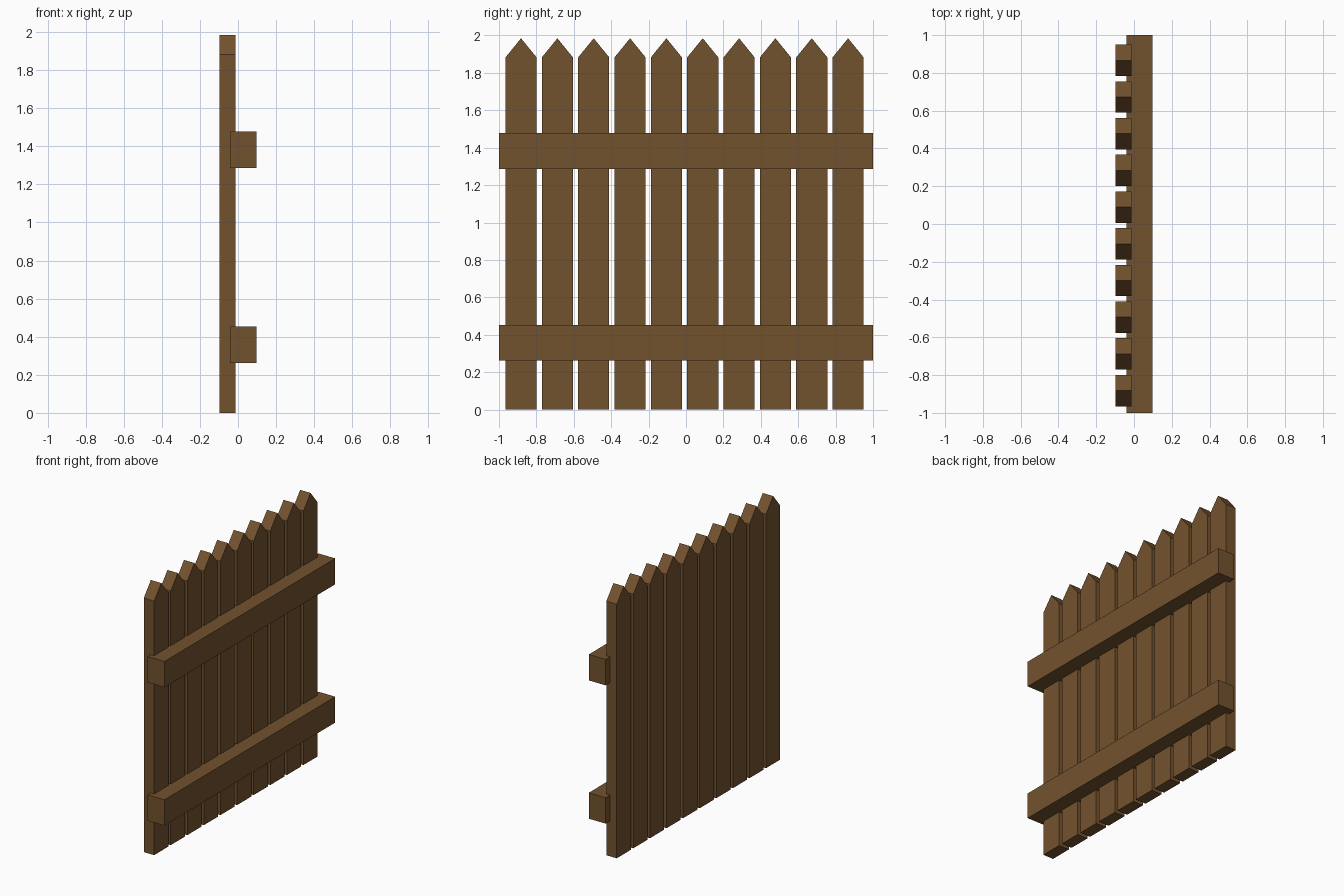
import bpy
import bmesh

cube = bpy.data.objects.get("Cube")
if cube:
    bpy.data.objects.remove(cube, do_unlink=True)

wood = bpy.data.materials.new("brown_wood")
wood.use_nodes = True
colour = (0.171, 0.084, 0.028, 1)
wood.diffuse_color = colour
wood.node_tree.nodes["Principled BSDF"].inputs["Base Color"].default_value = colour


def board(name, profile, x0, x1):
    """Extrude a (y, z) outline along x from x0 to x1."""
    bm = bmesh.new()
    face = bm.faces.new([bm.verts.new((x0, y, z)) for y, z in profile])
    ext = bmesh.ops.extrude_face_region(bm, geom=[face])
    verts = [g for g in ext["geom"] if isinstance(g, bmesh.types.BMVert)]
    bmesh.ops.translate(bm, verts=verts, vec=(x1 - x0, 0, 0))
    bmesh.ops.recalc_face_normals(bm, faces=bm.faces[:])
    mesh = bpy.data.meshes.new(name)
    bm.to_mesh(mesh)
    bm.free()
    mesh.materials.append(wood)
    obj = bpy.data.objects.new(name, mesh)
    bpy.context.collection.objects.link(obj)
    return obj


# Pointed pickets
COUNT, FIRST, STEP, HALF = 10, -0.882, 0.1943, 0.083
SHOULDER, TIP = 1.883, 1.985
for i in range(COUNT):
    y = FIRST + i * STEP
    outline = [(y - HALF, 0), (y + HALF, 0), (y + HALF, SHOULDER),
               (y, TIP), (y - HALF, SHOULDER)]
    board(f"picket_{i + 1}", outline, -0.097, -0.012)

# Horizontal rails, slightly sunk into the pickets
for name, low in (("lower_rail", 0.261), ("upper_rail", 1.286)):
    high = low + 0.192
    board(name, [(-1, low), (1, low), (1, high), (-1, high)], -0.041, 0.097)
